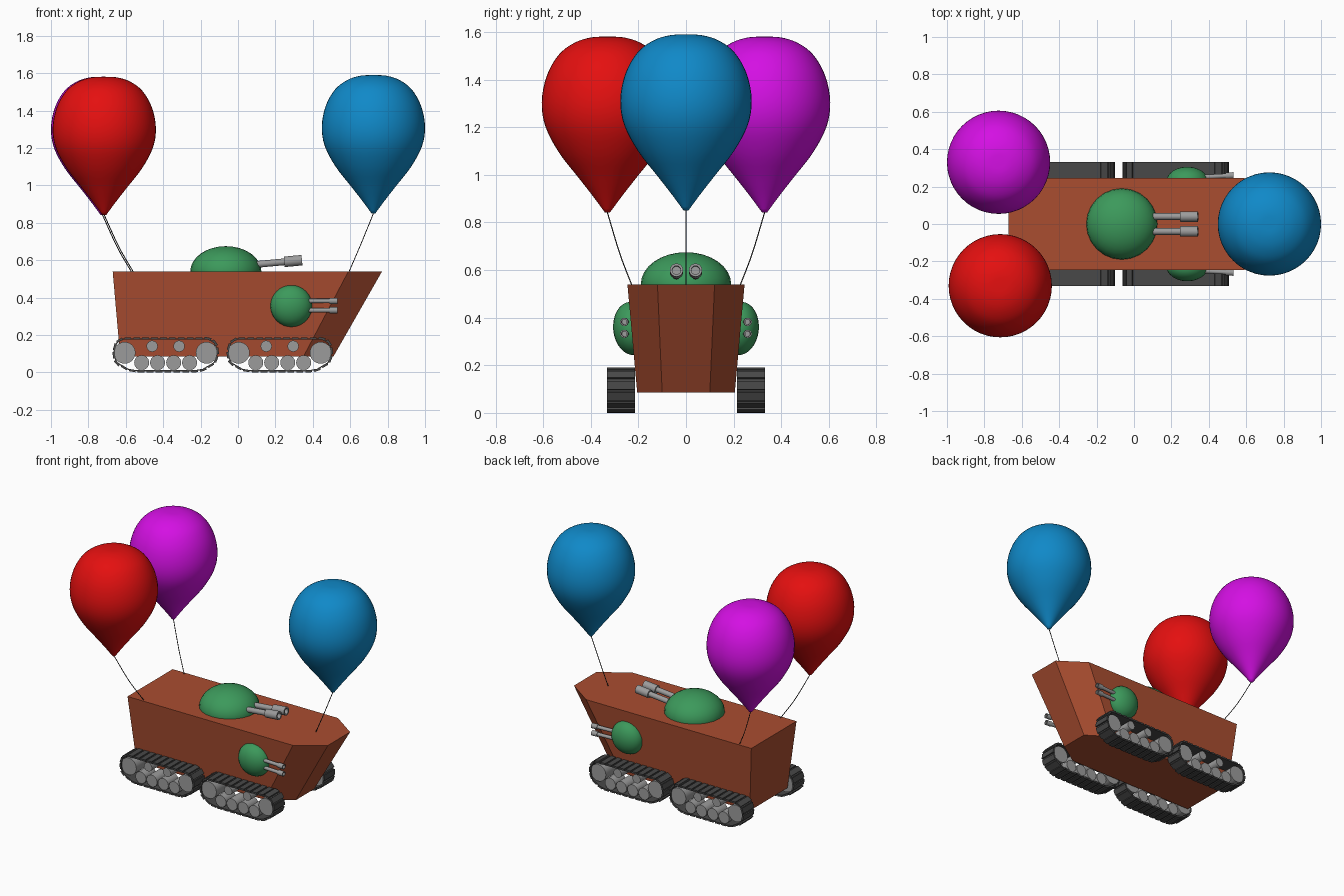
import bpy, bmesh, math
from mathutils import Vector, Matrix

if "Cube" in bpy.data.objects:
    bpy.data.objects.remove(bpy.data.objects["Cube"])


def material(name, rgb):
    m = bpy.data.materials.new(name)
    m.diffuse_color = (*rgb, 1)
    m.use_nodes = True
    m.node_tree.nodes["Principled BSDF"].inputs["Base Color"].default_value = m.diffuse_color
    return m


RUST = material("rust_brown", (0.40, 0.075, 0.03))
GREEN = material("green", (0.045, 0.32, 0.105))
STEEL = material("steel_grey", (0.33, 0.33, 0.33))
RUBBER = material("track_grey", (0.065, 0.065, 0.065))
CORD = material("cord_black", (0.03, 0.03, 0.03))
RED = material("red", (0.78, 0.005, 0.005))
BLUE = material("blue", (0.005, 0.25, 0.58))
PURPLE = material("purple", (0.66, 0.005, 0.77))


def finish(name, bm, mat, smooth=None):
    bmesh.ops.recalc_face_normals(bm, faces=bm.faces[:])
    me = bpy.data.meshes.new(name)
    bm.to_mesh(me)
    bm.free()
    me.materials.append(mat)
    ob = bpy.data.objects.new(name, me)
    bpy.context.collection.objects.link(ob)
    if smooth:
        bpy.ops.object.select_all(action='DESELECT')
        ob.select_set(True)
        bpy.context.view_layer.objects.active = ob
        bpy.ops.object.shade_smooth_by_angle(angle=math.radians(smooth))
    return ob


def spline(pts, steps):
    """Catmull-Rom curve through the points."""
    pts = [Vector(p) for p in pts]
    p = [2 * pts[0] - pts[1]] + pts + [2 * pts[-1] - pts[-2]]
    out = []
    for i in range(1, len(p) - 2):
        a, b, c, d = p[i - 1:i + 3]
        for k in range(steps):
            t = k / steps
            out.append(0.5 * (2 * b + (c - a) * t + (2 * a - 5 * b + 4 * c - d) * t * t
                              + (3 * b - a - 3 * c + d) * t ** 3))
    return out + [pts[-1]]


def lathe(name, profile, segs, mat, mx, smooth=35):
    """Spin (radius, height) points about z, then place with mx."""
    bm = bmesh.new()
    vs = [bm.verts.new((r, 0, z)) for r, z in profile]
    es = [bm.edges.new(e) for e in zip(vs, vs[1:])]
    bmesh.ops.spin(bm, geom=vs + es, axis=(0, 0, 1), cent=(0, 0, 0),
                   angle=math.tau, steps=segs, use_duplicate=False)
    bmesh.ops.remove_doubles(bm, verts=bm.verts[:], dist=1e-5)
    bm.transform(mx)
    return finish(name, bm, mat, smooth)


def along(a, b):
    """Matrix carrying the z axis onto the direction a to b, starting at a."""
    a, b = Vector(a), Vector(b)
    return Matrix.Translation(a) @ (b - a).to_track_quat('Z', 'Y').to_matrix().to_4x4()


def gun(name, a, b, r, muzzle_r, muzzle_len):
    """Barrel with a thicker, hollow muzzle."""
    L = (Vector(b) - Vector(a)).length
    m = L - muzzle_len
    lathe(name, [(0, 0), (r, 0), (r, m), (muzzle_r, m), (muzzle_r, L),
                 (muzzle_r * 0.65, L), (muzzle_r * 0.65, L - 0.03), (0, L - 0.03)],
          16, STEEL, along(a, b))


def dome(name, radii, mx):
    bm = bmesh.new()
    bmesh.ops.create_uvsphere(bm, u_segments=24, v_segments=16, radius=1)
    bm.transform(mx @ Matrix.Diagonal((*radii, 1)))
    finish(name, bm, GREEN, 40)


# Hull: flared box with a raked, chamfered bow
bm = bmesh.new()
half_low = [(-0.63, 0.205), (0.35, 0.205), (0.51, 0.1)]
half_top = [(-0.67, 0.246), (0.59, 0.246), (0.77, 0.12)]
rings = []
for half, z in ((half_low, 0.085), (half_top, 0.54)):
    outline = half + [(x, -y) for x, y in reversed(half)]
    rings.append([bm.verts.new((x, y, z)) for x, y in outline])
low, top = rings
bm.faces.new(low)
bm.faces.new(top)
for i in range(6):
    j = (i + 1) % 6
    bm.faces.new((low[i], low[j], top[j], top[i]))
finish("hull", bm, RUST)

# Main turret and twin guns
dome("main_turret", (0.19, 0.19, 0.135), Matrix.Translation((-0.065, 0, 0.54)))
for s in (-1, 1):
    gun(f"main_gun_{s}", (0.04, s * 0.04, 0.572), (0.342, s * 0.04, 0.6), 0.018, 0.028, 0.095)

# Side turrets with twin guns, leaning with the hull sides
for s in (-1, 1):
    lean = Matrix.Rotation(-s * math.radians(5), 4, 'X')
    dome(f"side_turret_{s}", (0.112, 0.079, 0.112),
         Matrix.Translation((0.285, s * 0.227, 0.355)) @ lean)
    for z in (0.332, 0.382):
        gun(f"side_gun_{s}_{z}", (0.3, s * 0.247, z), (0.532, s * 0.26, z), 0.012, 0.017, 0.042)

# Track outline, evenly resampled
half = [(0.155, 0.003), (0.2, 0.01), (0.262, 0.046), (0.279, 0.08),
        (0.281, 0.12), (0.267, 0.16), (0.235, 0.184)]
loop = [Vector(p) for p in half] + [Vector((-x, z)) for x, z in reversed(half)]


def resample(loop, n):
    pairs = list(zip(loop, loop[1:] + loop[:1]))
    total = sum((b - a).length for a, b in pairs)
    out, run, k = [], 0, 0
    for a, b in pairs:
        d = (b - a).length
        while k < n and k * total / n < run + d - 1e-9:
            out.append(a.lerp(b, (k * total / n - run) / d))
            k += 1
        run += d
    return out


path = resample(loop, 56)
Y0, Y1 = 0.215, 0.332


def track(name, cx, s):
    bm = bmesh.new()
    n = len(path)
    belt = []
    for i, p in enumerate(path):
        t = (path[(i + 1) % n] - path[i - 1]).normalized()
        out = Vector((t.y, -t.x))
        # Thin continuous belt section
        ring = []
        for off, y in ((-0.003, Y0), (-0.003, Y1), (-0.009, Y1), (-0.009, Y0)):
            q = p + out * off
            ring.append(bm.verts.new((cx + q.x, s * y, q.y)))
        belt.append(ring)
        # Tread pad on every second sample
        if i % 2 == 0:
            rot = Matrix(((t.x, 0, out.x), (0, 1, 0), (t.y, 0, out.y))).to_4x4()
            c = p - out * 0.002
            mx = (Matrix.Translation((cx + c.x, s * (Y0 + Y1) / 2, c.y)) @ rot
                  @ Matrix.Diagonal((0.036, Y1 - Y0, 0.01, 1)))
            bmesh.ops.create_cube(bm, size=1, matrix=mx)
    for i in range(n):
        a, b = belt[i], belt[(i + 1) % n]
        for k in range(4):
            m = (k + 1) % 4
            bm.faces.new((a[k], a[m], b[m], b[k]))
    finish(name, bm, RUBBER)


# Four track units with drive wheels, road wheels and return rollers
wheels = [(s * 0.219, 0.105, 0.058) for s in (-1, 1)]
wheels += [(dx, 0.052, 0.04) for dx in (-0.128, -0.043, 0.043, 0.128)]
wheels += [(s * 0.072, 0.14, 0.03) for s in (-1, 1)]
for s in (-1, 1):
    for label, cx in (("rear", -0.387), ("front", 0.223)):
        track(f"{label}_track_{s}", cx, s)
        for i, (dx, z, r) in enumerate(wheels):
            lathe(f"{label}_wheel_{s}_{i}", [(0, 0), (r, 0), (r, 0.108), (0, 0.108)], 24, STEEL,
                  along((cx + dx, s * 0.216, z), (cx + dx, s, z)))

# Balloons and their cords
drop = spline([(0, 0.74), (0.07, 0.736), (0.14, 0.713), (0.205, 0.663), (0.255, 0.575),
               (0.276, 0.465), (0.26, 0.36), (0.202, 0.25), (0.12, 0.145),
               (0.06, 0.068), (0.01, 0)], 4) + [Vector((0, 0))]
for name, mat, tip, anchor, sag in (
        ("red", RED, (-0.715, -0.33, 0.841), (-0.555, -0.225, 0.53), 0.018),
        ("purple", PURPLE, (-0.724, 0.33, 0.841), (-0.565, 0.225, 0.53), 0.018),
        ("blue", BLUE, (0.724, 0, 0.85), (0.59, 0, 0.53), 0.004)):
    lathe(f"{name}_balloon", drop, 48, mat, Matrix.Translation(tip), 60)
    mid = (Vector(tip) + Vector(anchor)) / 2 - Vector((0, 0, sag))
    cu = bpy.data.curves.new(f"{name}_cord", 'CURVE')
    cu.dimensions = '3D'
    cu.bevel_depth = 0.0025
    cu.bevel_resolution = 1
    cu.use_fill_caps = True
    pts = spline([tip, mid, anchor], 8)
    sp = cu.splines.new('POLY')
    sp.points.add(len(pts) - 1)
    for q, p in zip(sp.points, pts):
        q.co = (*p, 1)
    cu.materials.append(CORD)
    bpy.context.collection.objects.link(bpy.data.objects.new(f"{name}_cord", cu))
